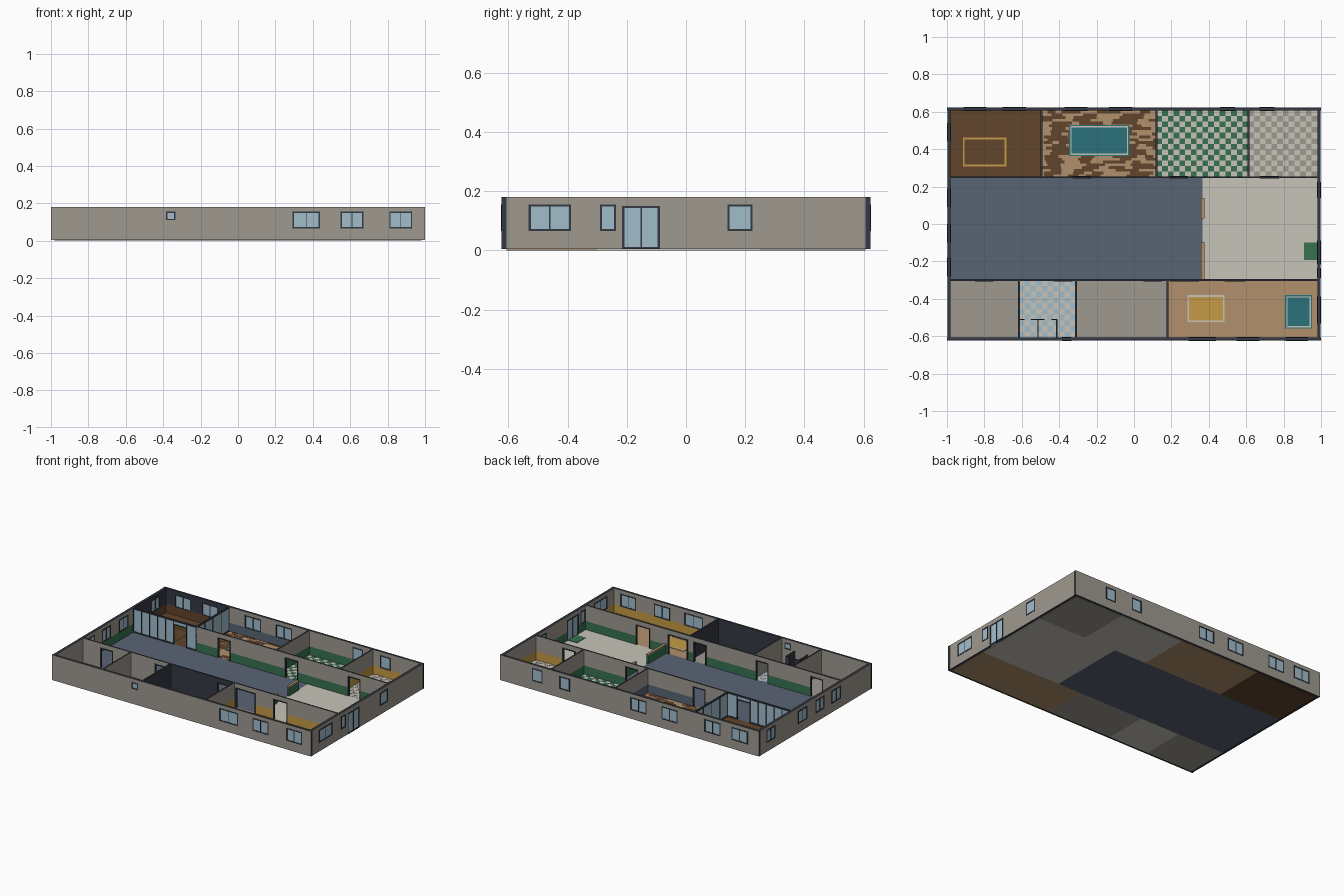
import bpy, bmesh, random
from mathutils import Vector

random.seed(4)
if "Cube" in bpy.data.objects:
    bpy.data.objects.remove(bpy.data.objects["Cube"])

# Palette
HEX = {"charcoal": "373C45", "plaster": "9D988F", "glass": "A0BCCA", "walnut": "614630", "oak": "B08F6C",
       "teal": "2F7279", "green": "3A7152", "cream": "C5C2B7", "slate": "596473", "mustard": "C39A46"}
NAMES = list(HEX)
MATS = []
for name, code in HEX.items():
    rgb = [(v / 255) ** 2.2 for v in bytes.fromhex(code)]
    m = bpy.data.materials.new(name)
    m.use_nodes = True
    m.diffuse_color = (*rgb, 1)
    m.node_tree.nodes["Principled BSDF"].inputs["Base Color"].default_value = (*rgb, 1)
    MATS.append(m)

X, Y = 0.98, 0.607       # inner faces of the outer walls
OX, OY = 0.998, 0.623    # outer faces
BACK, FRONT = 0.25, -0.30
FLOOR, TOP, BASE, RAIL = 0.01, 0.18, 0.005, 0.07

# Rooms: x0, x1, y0, y1, floor, upper wall, lower wall
ROOMS = {
    "meeting_room": (-X, -0.495, BACK, Y, "walnut", "charcoal", "walnut"),
    "lounge": (-0.495, 0.12, BACK, Y, "oak", "plaster", "slate"),
    "kitchen": (0.12, 0.612, BACK, Y, "cream", "plaster", "green"),
    "pantry": (0.612, X, BACK, Y, "plaster", "plaster", "mustard"),
    "hall": (-X, 0.367, FRONT, BACK, "slate", "plaster", "green"),
    "lobby": (0.367, X, FRONT, BACK, "cream", "plaster", "green"),
    "store": (-X, -0.615, -Y, FRONT, "plaster", "plaster", "plaster"),
    "washroom": (-0.615, -0.31, -Y, FRONT, "cream", "plaster", "plaster"),
    "dark_room": (-0.31, 0.18, -Y, FRONT, "plaster", "charcoal", "charcoal"),
    "waiting_room": (0.18, X, -Y, FRONT, "oak", "plaster", "mustard"),
}


def finish_at(x, y, z):
    for x0, x1, y0, y1, _, upper, lower in ROOMS.values():
        if x0 < x < x1 and y0 < y < y1:
            return lower if z < RAIL else upper
    return "plaster"


class Part:
    """Collects boxes and quads into one object."""
    def __init__(self, name):
        self.name, self.bm = name, bmesh.new()

    def quad(self, pts, color):
        f = self.bm.faces.new([self.bm.verts.new(p) for p in pts])
        f.material_index = NAMES.index(color)

    def box(self, x0, x1, y0, y1, z0, z1, color):
        r = bmesh.ops.create_cube(self.bm, size=1)
        for v in r["verts"]:
            v.co = Vector((x1 if v.co.x > 0 else x0, y1 if v.co.y > 0 else y0, z1 if v.co.z > 0 else z0))
        for f in {f for v in r["verts"] for f in v.link_faces}:
            f.material_index = NAMES.index(color)

    def slab(self, axis, u0, u1, p0, p1, z0, z1, color):
        """Box running along an axis, p across it."""
        self.box(*((u0, u1, p0, p1) if axis == "x" else (p0, p1, u0, u1)), z0, z1, color)

    def done(self, weld=False):
        if weld:
            bmesh.ops.remove_doubles(self.bm, verts=self.bm.verts, dist=1e-5)
            bmesh.ops.recalc_face_normals(self.bm, faces=self.bm.faces)
        me = bpy.data.meshes.new(self.name)
        self.bm.to_mesh(me)
        self.bm.free()
        for m in MATS:
            me.materials.append(m)
        bpy.context.collection.objects.link(bpy.data.objects.new(self.name, me))


def wall(name, axis, p0, p1, u0, u1, openings):
    """Wall with real openings; each side takes the finish of the room it faces."""
    part = Part(name)
    cuts = [v for r in ROOMS.values() for v in (r[:2] if axis == "x" else r[2:4])]
    us = sorted({u0, u1} | {v for o in openings for v in o[:2]} | {c for c in cuts if u0 < c < u1})
    zs = sorted({BASE, RAIL, TOP} | {v for o in openings for v in o[2:4]})

    def solid(i, k):
        if not (0 <= i < len(us) - 1 and 0 <= k < len(zs) - 1):
            return False
        u, z = (us[i] + us[i + 1]) / 2, (zs[k] + zs[k + 1]) / 2
        return not any(o[0] < u < o[1] and o[2] < z < o[3] for o in openings)

    def at(u, p, z):
        return (u, p, z) if axis == "x" else (p, u, z)

    for i in range(len(us) - 1):
        for k in range(len(zs) - 1):
            if not solid(i, k):
                continue
            a, b, c, d = us[i], us[i + 1], zs[k], zs[k + 1]
            for p, out in ((p0, -0.01), (p1, 0.01)):
                color = finish_at(*at((a + b) / 2, p + out, (c + d) / 2))
                part.quad([at(a, p, c), at(b, p, c), at(b, p, d), at(a, p, d)], color)
            for di, u in ((-1, a), (1, b)):
                if not solid(i + di, k):
                    part.quad([at(u, p0, c), at(u, p1, c), at(u, p1, d), at(u, p0, d)], "charcoal")
            for dk, z in ((-1, c), (1, d)):
                if not solid(i, k + dk):
                    part.quad([at(a, p0, z), at(b, p0, z), at(b, p1, z), at(a, p1, z)], "charcoal")
    part.done(weld=True)

    # Frames, and glass where the opening is glazed
    trim = Part(name + "_frames")
    e, w = 0.002, 0.007
    for a, b, c, d, panes in openings:
        q0, q1, mid = p0 - e, p1 + e, (p0 + p1) / 2
        trim.slab(axis, a, a + w, q0, q1, c, d, "charcoal")
        trim.slab(axis, b - w, b, q0, q1, c, d, "charcoal")
        trim.slab(axis, a, b, q0, q1, d - w, d, "charcoal")
        if panes:
            trim.slab(axis, a, b, q0, q1, c, c + w, "charcoal")
            trim.slab(axis, a, b, p0 + 0.001, p1 - 0.001, c, d, "glass")
        for n in range(1, panes):
            u = a + (b - a) * n / panes
            trim.slab(axis, u - 0.0025, u + 0.0025, q0, q1, c, d, "charcoal")
    trim.done()


def window(center, width, panes=2, z0=0.066, z1=0.155):
    return (center - width / 2, center + width / 2, z0, z1, panes)


def door(center, width=0.10, panes=0):
    return (center - width / 2, center + width / 2, BASE, 0.15, panes)


# Outer walls
wall("front_wall", "x", -OY, -Y, -1, 1,
     [window(-0.36, 0.05, 1, 0.11, 0.155), window(0.365, 0.146), window(0.61, 0.122), window(0.87, 0.122)])
wall("back_wall", "x", Y, OY, -1, 1,
     [window(c, 0.125) for c in (-0.85, -0.64, -0.31, -0.07)] + [window(c, 0.08, 1) for c in (0.5, 0.71)])
wall("left_side_wall", "y", X, OX, -Y, Y,
     [window(-0.46, 0.143), window(-0.263, 0.054, 1), door(-0.152, 0.127, 2), window(0.182, 0.085, 1)])
wall("right_side_wall", "y", -OX, -X, -Y, Y, [window(c, 0.1) for c in (-0.23, -0.05, 0.14, 0.49)])

# Inner walls
T = 0.005
wall("back_corridor_wall", "x", BACK - T, BACK + T, -0.49, X, [door(-0.28), door(0.24), door(0.725)])
wall("front_corridor_wall", "x", FRONT - T, FRONT + T, -X, X,
     [door(-0.80), door(-0.38), door(0.10), door(0.27, 0.155), door(0.54, 0.11)])
for name, x, y0, y1 in (("kitchen_wall", 0.12, BACK, Y), ("pantry_wall", 0.612, BACK, Y), ("store_wall", -0.615, -Y, FRONT),
                        ("washroom_wall", -0.31, -Y, FRONT), ("waiting_room_wall", 0.18, -Y, FRONT)):
    wall(name, "y", x - T, x + T, y0 + (T if y0 > 0 else 0), y1 - (T if y1 < 0 else 0), [])

# Glazed partitions of the meeting room
glazing = Part("glass_partitions")
for axis, p, spans, step in (("x", BACK, ((-X, -0.67), (-0.57, -0.49)), 0.06), ("y", -0.495, ((BACK, Y),), 0.09)):
    glazing.slab(axis, spans[0][0], spans[-1][1], p - T, p + T, 0.17, TOP, "charcoal")
    for a, b in spans:
        n = max(1, round((b - a) / step))
        glazing.slab(axis, a, b, p - 0.002, p + 0.002, FLOOR, 0.17, "glass")
        glazing.slab(axis, a, b, p - T, p + T, BASE, 0.018, "charcoal")
        for i in range(n + 1):
            u = a + (b - a) * i / n
            glazing.slab(axis, u - 0.003, u + 0.003, p - T, p + T, FLOOR, 0.17, "charcoal")
glazing.slab("x", -0.67, -0.57, BACK - 0.003, BACK + 0.003, 0.15, 0.17, "glass")
glazing.slab("x", -0.67, -0.57, BACK - T, BACK + T, 0.145, 0.152, "charcoal")
glazing.done()

# Floors
for name, (x0, x1, y0, y1, color, _, _) in ROOMS.items():
    floor = Part(name + "_floor")
    floor.box(x0, x1, y0, y1, 0, FLOOR, color)
    floor.done()

# Checked tiles
for name, color, cols, rows in (("kitchen", "green", 16, 12), ("pantry", "cream", 12, 12), ("washroom", "glass", 10, 10)):
    tiles = Part(name + "_tiles")
    x0, x1, y0, y1 = ROOMS[name][:4]
    dx, dy = (x1 - x0) / cols, (y1 - y0) / rows
    for i in range(cols):
        for j in range(i % 2, rows, 2):
            tiles.box(x0 + i * dx, x0 + (i + 1) * dx, y0 + j * dy, y0 + (j + 1) * dy, FLOOR, FLOOR + 0.001, color)
    tiles.done()

# Mixed floor boards
boards = Part("lounge_boards")
x0, x1, y0, y1 = ROOMS["lounge"][:4]
dy = (y1 - y0) / 24
for j in range(24):
    x = x0 + random.uniform(0, 0.06)
    while x < x1:
        end = min(x + random.uniform(0.04, 0.14), x1)
        boards.box(x, end, y0 + j * dy, y0 + (j + 1) * dy, FLOOR, FLOOR + 0.001, "walnut")
        x = end + random.uniform(0.03, 0.15)
boards.done()


# Rugs and floor markings
def ring(part, x0, x1, y0, y1, w, z, color):
    for a, b, c, d in ((x0, x1, y0, y0 + w), (x0, x1, y1 - w, y1), (x0, x0 + w, y0 + w, y1 - w), (x1 - w, x1, y0 + w, y1 - w)):
        part.box(a, b, c, d, FLOOR, z, color)


for name, x0, x1, y0, y1, fill, inset, w, line in (
        ("lounge_rug", -0.347, -0.024, 0.363, 0.53, "teal", 0.007, 0.007, "cream"),
        ("waiting_rug", 0.285, 0.485, -0.525, -0.38, "mustard", 0, 0.009, "cream"),
        ("side_rug", 0.808, 0.953, -0.56, -0.38, "teal", 0.007, 0.007, "cream"),
        ("meeting_marking", -0.915, -0.683, 0.308, 0.463, None, 0, 0.01, "mustard"),
        ("door_mat", 0.91, 0.979, -0.193, -0.1, "green", 0, 0, None)):
    rug = Part(name)
    if fill:
        rug.box(x0, x1, y0, y1, FLOOR, 0.013, fill)
    if line:
        ring(rug, x0 + inset, x1 - inset, y0 + inset, y1 - inset, w, 0.0145, line)
    rug.done()

# Low dividers between hall and lobby
divider = Part("low_dividers")
for y0, y1 in ((FRONT + T, -0.095), (0.03, 0.138)):
    divider.box(0.361, 0.373, y0, y1, FLOOR, 0.07, "green")
    divider.box(0.358, 0.376, y0, y1, 0.07, 0.077, "oak")
divider.done()

# Washroom stalls
stalls = Part("washroom_stalls")
for x in (-0.513, -0.413):
    stalls.box(x - 0.003, x + 0.003, -Y, -0.508, 0.015, 0.115, "charcoal")
for x0, x1 in ((-0.61, -0.585), (-0.55, -0.478), (-0.442, -0.41)):
    stalls.box(x0, x1, -0.514, -0.508, 0.015, 0.115, "charcoal")
stalls.done()
